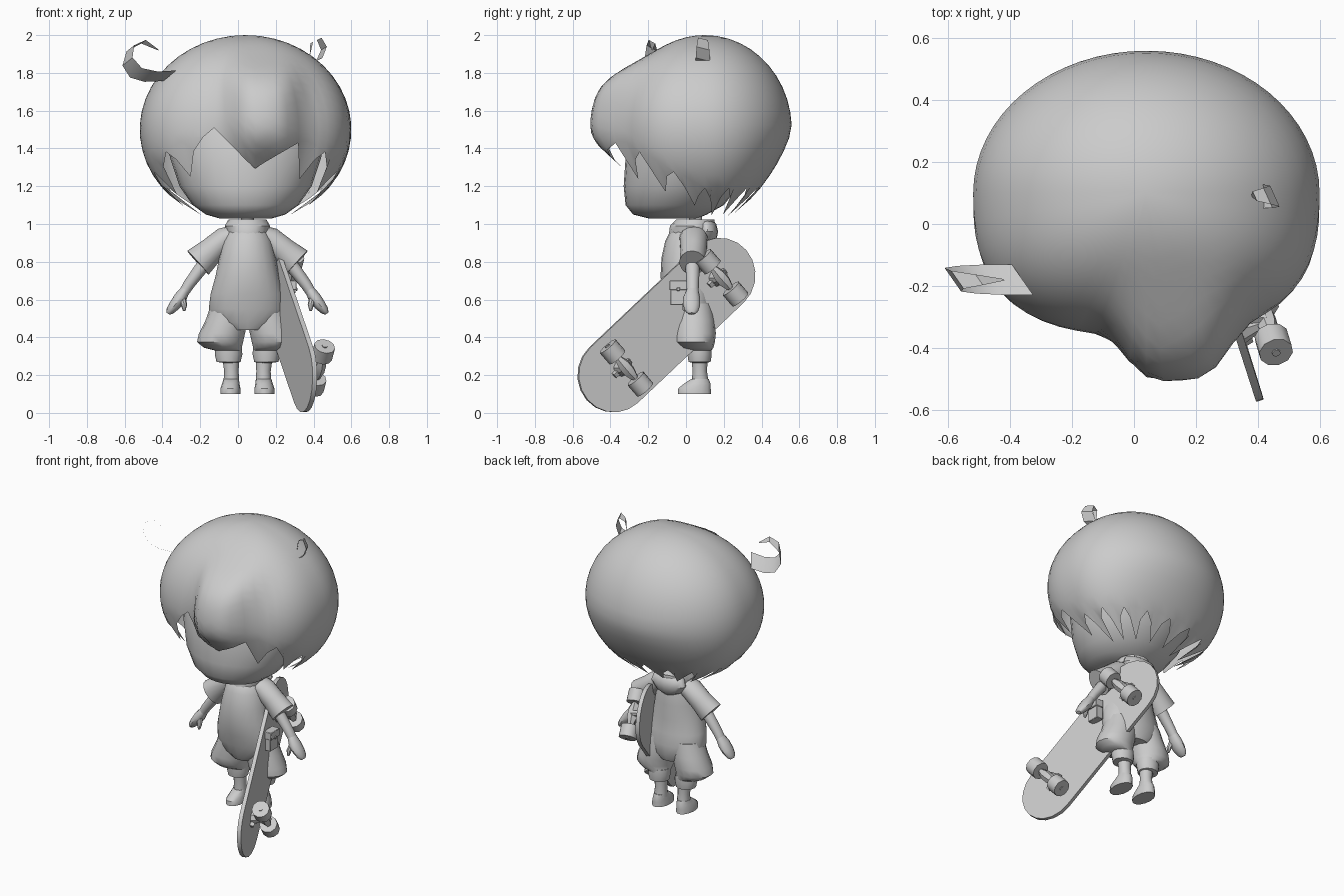
import bpy, bmesh, random
from math import sin, cos, acos, pi, tau, exp, radians, degrees
from mathutils import Vector

cube = bpy.data.objects.get("Cube")
if cube:
    bpy.data.objects.remove(cube, do_unlink=True)

grey = bpy.data.materials.new("clay_grey")
grey.use_nodes = True
grey.diffuse_color = (0.6, 0.6, 0.6, 1)
grey.node_tree.nodes["Principled BSDF"].inputs["Base Color"].default_value = (0.6, 0.6, 0.6, 1)

MID = 0.05          # body centre line
parts = []
random.seed(4)


def finish(name, bm):
    """Turn a bmesh into a named, coloured object."""
    bmesh.ops.recalc_face_normals(bm, faces=bm.faces[:])
    mesh = bpy.data.meshes.new(name)
    bm.to_mesh(mesh)
    bm.free()
    mesh.materials.append(grey)
    obj = bpy.data.objects.new(name, mesh)
    bpy.context.collection.objects.link(obj)
    parts.append(obj)
    return obj


def loft(name, rings, sides=16, flat=False, caps=True):
    """Skin ellipses (x, y, z, radius, radius); flat keeps every ring level."""
    bm = bmesh.new()
    centres = [Vector(r[:3]) for r in rings]
    loops = []
    for i, ring in enumerate(rings):
        u, v = Vector((1, 0, 0)), Vector((0, 1, 0))
        if not flat:
            t = (centres[min(i + 1, len(rings) - 1)] - centres[max(i - 1, 0)]).normalized()
            u = Vector((0, 1, 0)).cross(t).normalized()
            v = t.cross(u)
        loops.append([bm.verts.new(centres[i] + u * ring[3] * cos(tau * k / sides)
                                   + v * ring[4] * sin(tau * k / sides)) for k in range(sides)])
    for a, b in zip(loops, loops[1:]):
        for k in range(sides):
            j = (k + 1) % sides
            bm.faces.new((a[k], a[j], b[j], b[k]))
    if caps:
        bm.faces.new(loops[0])
        bm.faces.new(loops[-1])
    return finish(name, bm)


def rod(name, a, b, radii, sides=8):
    """Straight bar from a to b with evenly spaced radii."""
    n = len(radii) - 1
    return loft(name, [(*a.lerp(b, i / n), r, r) for i, r in enumerate(radii)], sides)


def ribbon(name, path, half, y):
    """Curled strip of hair tapering to a point."""
    bm = bmesh.new()
    half = Vector(half)
    pairs = []
    for i, (x, z) in enumerate(path):
        w = half * (1 - 0.95 * (i / (len(path) - 1)) ** 2)
        p = Vector((x, y, z))
        pairs.append((bm.verts.new(p - w), bm.verts.new(p + w)))
    for (a, b), (c, d) in zip(pairs, pairs[1:]):
        bm.faces.new((a, b, d, c))
    return finish(name, bm)


# Head: (height, half width, front, back)
head = [(1.03, .14, -.20, .06), (1.05, .21, -.28, .11), (1.10, .28, -.32, .2), (1.2, .35, -.33, .28),
        (1.35, .40, -.32, .36), (1.5, .42, -.29, .4), (1.65, .37, -.22, .38), (1.8, .25, -.1, .3)]
loft("head", [(.04, (f + b) / 2, z, w, (b - f) / 2) for z, w, f, b in head], 28, flat=True)


# Hair: a dome, squarer at the front, with a swept lock and pointed lower edge
def hair_point(angle, z):
    r = max(0, 1 - ((z - 1.5) / .5) ** 2) ** .5
    s, c = sin(angle), cos(angle)
    if c > 0:
        r *= (abs(s) ** 2.7 + c ** 2.7) ** (-1 / 2.7)
    back = max(0, -c) * max(0, 1.5 - z)
    x = .04 + .56 * r * s
    y = .1 - .46 * r * c * (1 - .6 * back)
    if c > 0:
        y -= .15 * exp(-((x - .14) / .18) ** 4 - ((z - 1.6) / .25) ** 4)
    return x, y, z


COLS, ROWS = 64, 16
bm = bmesh.new()
crown = bm.verts.new((.04, .1, 2))
columns = []
for col in range(COLS):
    angle = tau * col / COLS
    front = degrees(angle if angle < pi else angle - tau)
    edge = 1.2 + .3 * max(0, cos(angle)) ** 1.3
    point = (0, .4, 1, .35)[col % 4]            # one pointed strand every four columns
    tip = edge - .01 - point * (.11 + .04 * random.random() + .05 * max(0, cos(angle)))
    if -17 < front < 31:
        edge = 1.3 + (.006 * (front - 5) if front > 5 else .01 * (5 - front))
        tip = edge - .01
    last = acos((edge - 1.5) / .5)
    heights = [1.5 + .5 * cos(last * i / ROWS) for i in range(1, ROWS + 1)] + [tip]
    columns.append([bm.verts.new(hair_point(angle, z)) for z in heights])
for col in range(COLS):
    a, b = columns[col], columns[(col + 1) % COLS]
    bm.faces.new((crown, a[0], b[0]))
    for i in range(ROWS):
        bm.faces.new((a[i], a[i + 1], b[i + 1], b[i]))
finish("hair", bm)

ribbon("right_hair_curl", [(-.36, 1.785), (-.46, 1.78), (-.54, 1.8), (-.585, 1.86), (-.57, 1.93),
                           (-.5, 1.965), (-.42, 1.92)], (.035, -.05, .028), -.18)
ribbon("left_hair_curl", [(.37, 1.84), (.43, 1.87), (.455, 1.93), (.43, 1.98), (.39, 1.96), (.38, 1.89)],
       (.018, -.04, .01), .09)

# Neck, shirt and hood
loft("neck", [(MID, .05, .93, .035, .035), (MID, .05, 1.07, .035, .035)], 12)
shirt = [(.44, .1, -.06, .14), (.48, .18, -.08, .155), (.55, .205, -.1, .16), (.63, .195, -.12, .15),
         (.72, .17, -.135, .14), (.82, .15, -.13, .14), (.91, .13, -.11, .13), (.97, .1, -.08, .12),
         (1.0, .06, -.03, .1)]
loft("shirt", [(MID, (f + b) / 2, z, w, (b - f) / 2) for z, w, f, b in shirt], 20, flat=True)
loft("collar", [(MID, .03, .95, .11, .12), (MID, .035, .99, .12, .12), (MID, .05, 1.025, .1, .1),
                (MID, .05, .99, .055, .06)], 16, flat=True, caps=False)
loft("hood", [(MID, .1, .88, .03, .03), (MID, .11, .91, .09, .05), (MID, .115, .96, .125, .055),
              (MID, .11, 1.0, .11, .05), (MID, .09, 1.025, .07, .04)], 16, flat=True)

# Limbs and clothing on both sides
for name, s in (("left", 1), ("right", -1)):
    def side(*rings):
        return [(MID + s * x, *rest) for x, *rest in rings]

    loft(name + "_sleeve", side((.05, .04, .95, .05, .07), (.12, .04, .92, .065, .075),
                                (.19, .04, .86, .07, .07), (.262, .035, .795, .085, .07)), 14)
    loft(name + "_arm", side((.17, .035, .85, .04, .04), (.25, .035, .76, .035, .037),
                             (.31, .035, .68, .03, .033), (.335, .035, .64, .027, .032)), 12)
    loft(name + "_hand", side((.33, .035, .65, .026, .032), (.355, .03, .61, .034, .045),
                              (.385, .03, .57, .03, .045), (.41, .03, .54, .022, .035),
                              (.42, .03, .525, .01, .018)), 12)
    loft(name + "_thumb", side((.345, .015, .61, .018, .018), (.335, -.005, .57, .016, .016),
                               (.335, -.01, .54, .007, .007)), 8)
    loft(name + "_short_leg", side((.09, .04, .58, .1, .1), (.11, .045, .49, .112, .108),
                                   (.135, .045, .42, .122, .113), (.145, .045, .375, .122, .108),
                                   (.13, .055, .345, .1, .09), (.1, .07, .33, .07, .065)), 16, flat=True)
    loft(name + "_cuff", side((.1, .07, .35, .07, .065), (.1, .072, .31, .073, .066),
                              (.1, .072, .27, .064, .06), (.09, .072, .265, .04, .04)), 14, flat=True)
    loft(name + "_leg", side((.088, .072, .29, .045, .043), (.085, .073, .22, .038, .038),
                             (.085, .075, .16, .042, .045)), 12, flat=True)
    loft(name + "_foot", side((.09, .045, .1, .054, .09), (.09, .045, .13, .053, .088),
                              (.088, .06, .155, .046, .072), (.086, .074, .18, .041, .047)), 14, flat=True)

# Skateboard frame of reference
low, high = Vector((.36, -.38, .2)), Vector((.18, .18, .73))
along = (high - low).normalized()
across = Vector((.04, -.13, .14))
across = (across - along * across.dot(along)).normalized()
out = along.cross(across).normalized()
if out.x < 0:
    out.negate()

# Deck with rounded ends
bm = bmesh.new()
outline = []
for centre, start in ((low, pi / 2), (high, -pi / 2)):
    for k in range(11):
        a = start + pi * k / 10
        outline.append(bm.verts.new(centre + .197 * (along * cos(a) + across * sin(a))))
deck = bm.faces.new(outline)
extruded = bmesh.ops.extrude_face_region(bm, geom=[deck], use_keep_orig=True)
bmesh.ops.translate(bm, vec=out * -.025, verts=[g for g in extruded["geom"] if isinstance(g, bmesh.types.BMVert)])
finish("skateboard_deck", bm)

# Trucks and wheels
for name, t in (("front", .07), ("rear", .97)):
    base = low.lerp(high, t)
    hub = base + out * .085
    rod(name + "_axle", hub - across * .16, hub + across * .16, (.014, .014))
    rod(name + "_truck_hanger", hub - across * .07, hub + across * .07, (.02, .034, .034, .02), 6)
    rod(name + "_truck_post", base, hub, (.045, .03, .02), 8)
    rod(name + "_kingpin", base + along * .045, hub + along * .02, (.018, .018), 6)
    plate = base + out * .008
    rod(name + "_base_plate", plate - along * .06, plate + along * .06, (.018, .018), 4)
    for label, s in (("upper", 1), ("lower", -1)):
        rod(f"{name}_{label}_wheel", hub + across * s * .075, hub + across * s * .155, (.056, .056), 10)

# Hip pouch with flap and stud
for name, centre, size in (("pouch", (.275, -.04, .63), (.05, .085, .12)),
                           ("pouch_flap", (.28, -.04, .675), (.058, .095, .05)),
                           ("pouch_stud", (.31, -.04, .655), (.008, .018, .018))):
    bm = bmesh.new()
    bmesh.ops.create_cube(bm, size=1)
    for v in bm.verts:
        v.co = Vector(a * b for a, b in zip(v.co, size))
    bmesh.ops.bevel(bm, geom=bm.edges[:], offset=.003, segments=1, affect="EDGES")
    bmesh.ops.translate(bm, vec=centre, verts=bm.verts[:])
    finish(name, bm)

# Smooth shading with sharp edges kept
bpy.ops.object.select_all(action="DESELECT")
for obj in parts:
    obj.select_set(True)
bpy.context.view_layer.objects.active = parts[0]
bpy.ops.object.shade_smooth_by_angle(angle=radians(40))
